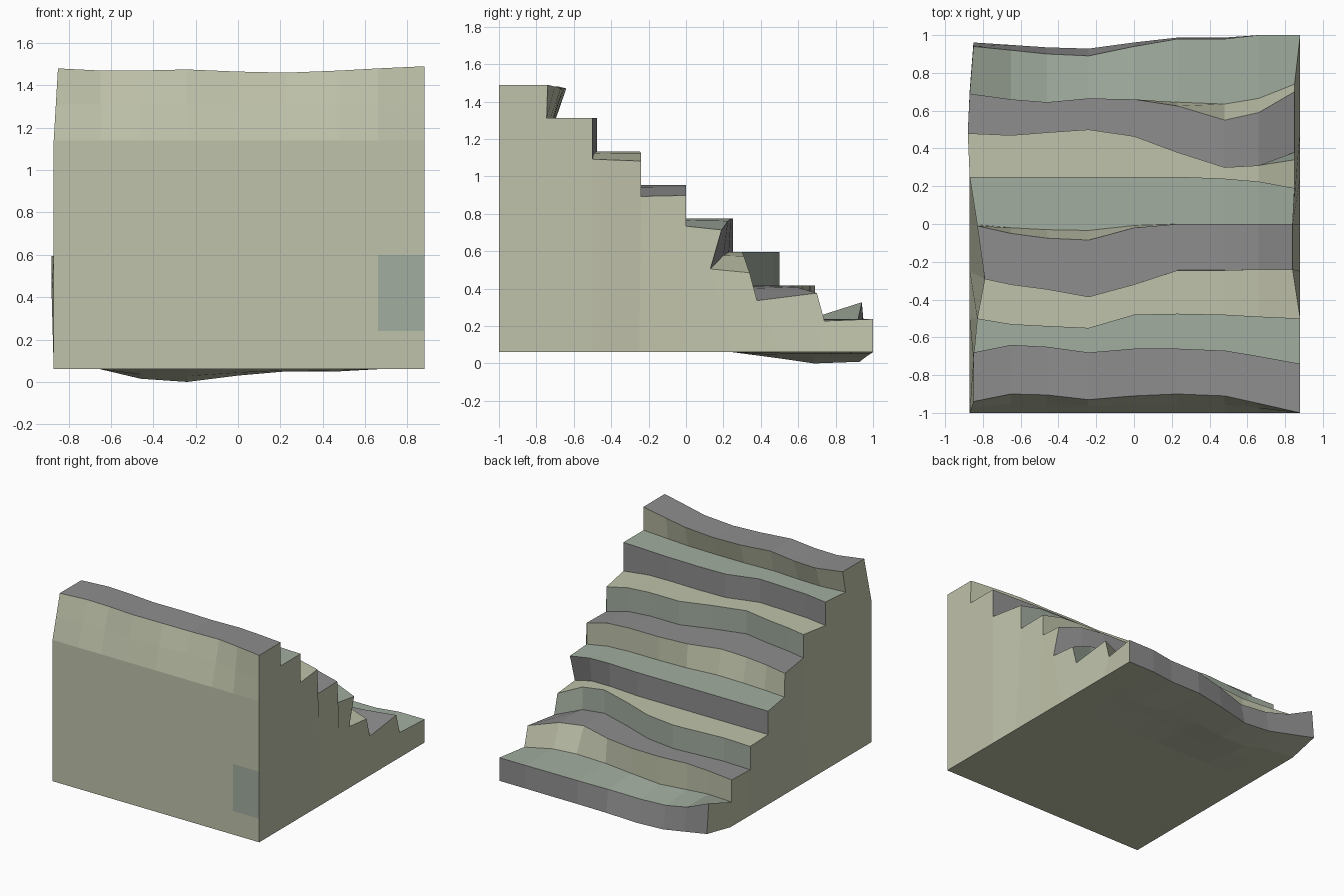
import bpy, bmesh

if "Cube" in bpy.data.objects:
    bpy.data.objects.remove(bpy.data.objects["Cube"])

STATIONS = [-.87, -.65, -.46, -.24, 0, .23, .48, .66, .88]
N = len(STATIONS)
RISE, TOP, BASE = .179, 1.49, .06

# Worn nosing line (y) of each step across the width, top step first
NOSING = [
    [-.68, -.64, -.65, -.68, -.66, -.66, -.67, -.70, -.74],
    [-.50, -.53, -.54, -.55, -.48, -.475, -.48, -.49, -.50],
    [-.29, -.32, -.345, -.385, -.32, -.245, -.245, -.24, -.24],
    [-.01, -.05, -.075, -.085, -.02, 0, 0, 0, 0],
    [.25, .25, .25, .25, .25, .25, .24, .225, .19],
    [.48, .47, .485, .50, .465, .38, .30, .31, .34],
    [.69, .66, .645, .665, .66, .625, .55, .59, .70],
    [.94, .92, .90, .89, .94, .98, .98, 1, 1],
]
WALL_TOP = [-.94, -.90, -.905, -.93, -.91, -.90, -.91, -.95, -1]
CREST = [-.01, -.02, -.02, -.015, -.025, -.03, -.02, -.01, 0]    # top step height wear
SAG = [.09, 0, -.045, -.06, -.03, -.01, -.01, 0, 0]              # lowest step height wear
FOOT_FOLLOW = [.5, 1, 1.03, .4, 2, 1, 1, .65]                    # how far the riser foot follows
FOOT_SHIFT = {5: {8: .04}, 6: {5: .02, 6: .085, 7: .075, 8: .04}}  # undercut lower risers
LEFT = [-.85, -.83, -.79, -.83, -.87, -.88, -.87, -.85]
RIGHT = [.88, .88, .84, .84, .85, .85, .85, .88]
EDGE_DIP = [0, 0, .05, .055, .06, .11, .04, 0]                   # sunken right end
FOOT_DIP = [0, .04, .06, .04, .09, .08, .01, 0]
GREY, BEIGE, GREEN = 0, 1, 2


def material(name, rgb):
    m = bpy.data.materials.new(name)
    m.diffuse_color = (*rgb, 1)
    m.use_nodes = True
    m.node_tree.nodes["Principled BSDF"].inputs["Base Color"].default_value = m.diffuse_color
    return m


bm = bmesh.new()


def station(i):
    """Cross-section vertices at one station: wall, nosings, riser feet, underside."""
    x0 = STATIONS[i]
    edge, foot, under = [], [], [bm.verts.new((x0, -1, BASE))]
    dip = 1 if i == N - 1 else .2 if i == N - 2 else 0
    sag = min(SAG[i], 0)
    for k in range(8):
        x = LEFT[k] if i == 0 else RIGHT[k] if i == N - 1 else x0
        z = TOP - RISE * k
        nominal = -.75 + .25 * k
        off = NOSING[k][i] - nominal
        dz = CREST[i] if k == 0 else SAG[i] if k == 7 else 0
        edge.append(bm.verts.new((x, NOSING[k][i], z + dz - EDGE_DIP[k] * dip)))
        fy = nominal + off * FOOT_FOLLOW[k] + FOOT_SHIFT.get(k, {}).get(i, 0)
        by, bz = nominal, BASE
        if k < 7:
            fz = z - RISE - FOOT_DIP[k] * dip
            if k == 6:
                fz += min(SAG[i], .02) * .5
            foot.append(bm.verts.new((x, fy, fz)))
            if k == 5:
                bz = BASE + sag * .55
            elif k == 6:
                by, bz = nominal + off * .75, BASE + sag
        else:
            by, bz = fy, BASE + sag * .85 + max(SAG[i], 0) * .45
        under.append(bm.verts.new((x if k == 7 else x0, by, bz)))
    lean = WALL_TOP[i] + 1
    xt = LEFT[0] if i == 0 else x0
    wall = [under[0]]
    for z, f in ((.24, 0), (.6, 0), (1.14, 0), (1.31, .5), (TOP + CREST[i], 1)):
        wall.append(bm.verts.new((x0 + (xt - x0) * f, -1 + lean * f, z)))
    return wall, edge, foot, under


def strip(a, b, mat):
    bm.faces.new((a[0], a[1], b[1], b[0])).material_index = mat


sections = [station(i) for i in range(N)]

for i in range(N - 1):
    (wa, ea, fa, ua), (wb, eb, fb, ub) = sections[i], sections[i + 1]
    # Tall rear wall with one odd-coloured patch
    for r in range(5):
        strip(wa[r:r + 2], wb[r:r + 2], GREEN if (r == 1 and i == N - 2) else BEIGE)
    # Treads, risers and underside
    for k in range(8):
        back_a, back_b = (wa[5], wb[5]) if k == 0 else (fa[k - 1], fb[k - 1])
        low_a, low_b = (fa[k], fb[k]) if k < 7 else (ua[8], ub[8])
        strip((back_a, ea[k]), (back_b, eb[k]), (2 * k) % 3)
        strip((ea[k], low_a), (eb[k], low_b), (2 * k + 1) % 3)
        strip(ua[k:k + 2], ub[k:k + 2], BEIGE)

# Side walls, one panel below each step
for wall, edge, foot, under in (sections[0], sections[-1]):
    for k in range(8):
        ring = [under[k], under[k + 1]] + ([foot[k]] if k < 7 else []) + [edge[k]]
        ring += wall[:0:-1] if k == 0 else [foot[k - 1]]
        bm.faces.new(ring).material_index = BEIGE

bmesh.ops.recalc_face_normals(bm, faces=bm.faces[:])
mesh = bpy.data.meshes.new("worn_staircase")
bm.to_mesh(mesh)
bm.free()
for m in (material("grey_stone", (.27, .27, .27)),
          material("beige_stone", (.52, .54, .40)),
          material("green_stone", (.36, .42, .35))):
    mesh.materials.append(m)
bpy.context.collection.objects.link(bpy.data.objects.new("worn_staircase", mesh))
